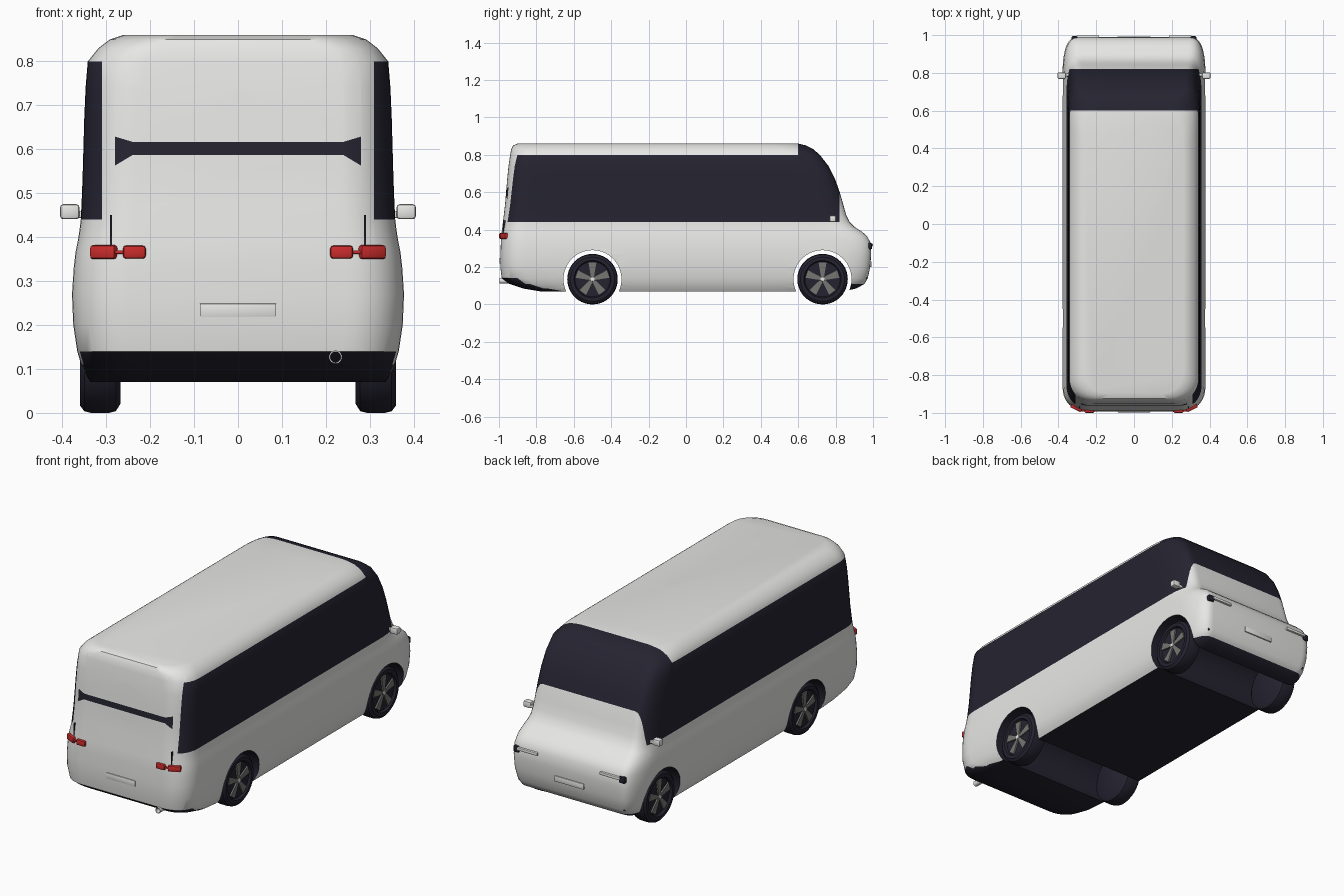
import bpy, bmesh, math
from mathutils import Vector, Matrix

if "Cube" in bpy.data.objects:
    bpy.data.objects.remove(bpy.data.objects["Cube"])


def material(name, rgb):
    m = bpy.data.materials.new(name)
    m.use_nodes = True
    m.diffuse_color = (*rgb, 1)
    bsdf = m.node_tree.nodes["Principled BSDF"]
    bsdf.inputs["Base Color"].default_value = (*rgb, 1)
    bsdf.inputs["Roughness"].default_value = 0.5
    return m


WHITE = material("body white", (0.8, 0.8, 0.79))
DARK = material("dark glass", (0.018, 0.017, 0.03))
RED = material("lamp red", (0.6, 0.025, 0.025))
GREY = material("spoke grey", (0.18, 0.18, 0.17))

AXLES = (-0.5, 0.73)
WHEEL_Z, ARCH_R = 0.135, 0.155


def finish(bm, name, mats, angle=35):
    bmesh.ops.recalc_face_normals(bm, faces=bm.faces)
    me = bpy.data.meshes.new(name)
    bm.to_mesh(me)
    bm.free()
    ob = bpy.data.objects.new(name, me)
    bpy.context.collection.objects.link(ob)
    for m in mats:
        me.materials.append(m)
    smooth(ob, angle)
    return ob


def smooth(ob, angle=35):
    bpy.ops.object.select_all(action="DESELECT")
    ob.select_set(True)
    bpy.context.view_layer.objects.active = ob
    bpy.ops.object.shade_smooth_by_angle(angle=math.radians(angle))


def box(name, centre, size, mat, bevel=0.006, turn=0.0):
    bm = bmesh.new()
    bmesh.ops.create_cube(bm, size=1)
    bmesh.ops.scale(bm, vec=size, verts=bm.verts)
    if bevel:
        bmesh.ops.bevel(bm, geom=bm.edges[:], offset=bevel, segments=2,
                        profile=0.5, affect="EDGES")
    bm.transform(Matrix.Translation(centre) @ Matrix.Rotation(turn, 4, "Z"))
    return finish(bm, name, [mat])


def lathe(name, profile, matrix, mat, steps=40):
    """Turn (along, radius) points about the x axis."""
    bm = bmesh.new()
    vs = [bm.verts.new((a, 0, r)) for a, r in profile]
    es = [bm.edges.new(p) for p in zip(vs, vs[1:])]
    bmesh.ops.spin(bm, geom=vs + es, cent=(0, 0, 0), axis=(1, 0, 0),
                   angle=math.tau, steps=steps)
    bmesh.ops.remove_doubles(bm, verts=bm.verts, dist=1e-5)
    bm.transform(matrix)
    return finish(bm, name, [mat])


# Body shell: height, half width, rear end, front end of each level
LEVELS = [
    (0.07, 0.335, -0.78, 0.84), (0.085, 0.345, -0.87, 0.91),
    (0.11, 0.357, -0.945, 0.955), (0.14, 0.366, -0.985, 0.972),
    (0.2, 0.375, -0.993, 0.985), (0.27, 0.378, -0.992, 0.99),
    (0.33, 0.374, -0.99, 0.987), (0.365, 0.37, -0.988, 0.968),
    (0.39, 0.365, -0.985, 0.94), (0.415, 0.361, -0.982, 0.9),
    (0.44, 0.358, -0.979, 0.875), (0.48, 0.356, -0.974, 0.856),
    (0.53, 0.354, -0.968, 0.842), (0.6, 0.352, -0.962, 0.822),
    (0.67, 0.35, -0.956, 0.797), (0.74, 0.347, -0.949, 0.762),
    (0.8, 0.342, -0.94, 0.715), (0.83, 0.318, -0.935, 0.68),
    (0.85, 0.292, -0.924, 0.642), (0.86, 0.262, -0.9, 0.6),
]


def outline(w, back, front):
    """Right half of a rounded plan, rear to front, then mirrored."""
    def corner(end, rx, ry, power, sign, n=10):
        pts = []
        for i in range(n + 1):
            a = math.pi / 2 * i / n
            c = max(math.cos(a), 0) ** (2 / power)
            s = max(math.sin(a), 0) ** (2 / power)
            pts.append((w - rx + rx * c, end + sign * ry * (s - 1)))
        return pts
    rear = corner(back, 0.13, 0.13, 2.2, -1)[::-1]
    nose = corner(front, 0.08, 0.2, 2.5, 1)
    y0, y1 = rear[-1][1], nose[0][1]
    side = [(w, y0 + (y1 - y0) * i / 12) for i in range(1, 12)]
    half = rear + side + nose
    return half + [(-x, y) for x, y in reversed(half)]


bm = bmesh.new()
rings = [[bm.verts.new((x, y, z)) for x, y in outline(w, b, f)]
         for z, w, b, f in LEVELS]
for lo, hi in zip(rings, rings[1:]):
    for i in range(len(lo)):
        j = (i + 1) % len(lo)
        bm.faces.new((lo[i], lo[j], hi[j], hi[i]))
bm.faces.new(rings[0][::-1])
bm.faces.new(rings[-1])


def cut(point, normal, keep=lambda c: True):
    faces = [f for f in bm.faces if keep(f.calc_center_median())]
    geom = faces + list({e for f in faces for e in f.edges}) \
        + list({v for f in faces for v in f.verts})
    bmesh.ops.bisect_plane(bm, geom=geom, plane_co=point, plane_no=normal, dist=1e-6)


# Cut lines for the glass edges
cut((0, 0.6, 0), (0, 1, 0))
cut((0, 0.82, 0), (0, 1, 0))
tail = lambda c: c.y < -0.8 and 0.4 < c.z < 0.82
for s in (-1, 1):
    for x in (0.31, 0.28, 0.24):
        cut((s * x, 0, 0), (1, 0, 0), tail)
    cut((s * 0.24, 0, 0.587), (s * 0.6, 0, 1), tail)
    cut((s * 0.24, 0, 0.617), (s * -0.3, 0, 1), tail)
for z in (0.587, 0.617):
    cut((0, 0, z), (0, 0, 1), tail)
body = finish(bm, "body", [WHITE, DARK])

# Wheel tunnels through the body
for y in AXLES:
    cutter = lathe("arch_cutter", [(-0.6, 0), (-0.6, ARCH_R), (0.6, ARCH_R), (0.6, 0)],
                   Matrix.Translation((0, y, WHEEL_Z)), DARK, 64)
    cutter.hide_render = True
    mod = body.modifiers.new("arch", "BOOLEAN")
    mod.operation, mod.solver, mod.object = "DIFFERENCE", "EXACT", cutter
    bpy.context.view_layer.objects.active = body
    bpy.ops.object.modifier_apply(modifier=mod.name)
    bpy.data.objects.remove(cutter)


def is_dark(face, verts):
    c, n = face.center, face.normal
    x = abs(c.x)
    for y in AXLES:
        if all(math.hypot(v.y - y, v.z - WHEEL_Z) < ARCH_R + 0.002 for v in verts) \
                and abs(n.x) < 0.3:
            return True
    if n.z < -0.6 and c.z < 0.15:
        return True
    if 0.6 < c.y < 0.82 and c.z > 0.44 and n.z < 0.999:
        return True
    if c.y < 0.6 and x > 0.31 and 0.44 < c.z < 0.8:
        return True
    flare = max(0, x - 0.24)
    return c.y < -0.9 and x < 0.28 and 0.587 - 0.6 * flare < c.z < 0.617 + 0.3 * flare


me = body.data
for f in me.polygons:
    f.material_index = int(is_dark(f, [me.vertices[i].co for i in f.vertices]))
smooth(body)

# Wheels with five flared spokes
TYRE = [(-0.046, 0), (-0.046, 0.115), (-0.036, 0.131), (-0.02, 0.135), (0.02, 0.135),
        (0.036, 0.131), (0.046, 0.118), (0.046, 0.1), (0.034, 0.094), (0.034, 0)]
for y in AXLES:
    end = "rear" if y < 0 else "front"
    for s, side in ((1, "left"), (-1, "right")):
        place = Matrix.Translation((s * 0.314, y, WHEEL_Z)) \
            @ Matrix.Rotation(0 if s > 0 else math.pi, 4, "Z")
        tag = f"{end}_{side}"
        lathe(f"wheel_{tag}", TYRE, place, DARK)
        lathe(f"hub_{tag}", [(0.03, 0.013), (0.046, 0.011), (0.046, 0)], place, WHITE, 16)
        bm = bmesh.new()
        for k in range(5):
            vs = bmesh.ops.create_cube(bm, size=1)["verts"]
            for v in vs:
                tip = v.co.z > 0
                v.co = Vector((0.036 + v.co.x * 0.012, v.co.y * (0.042 if tip else 0.016),
                               0.088 if tip else 0.01))
            bmesh.ops.rotate(bm, verts=vs, cent=(0, 0, 0),
                             matrix=Matrix.Rotation(math.tau * k / 5, 3, "X"))
        bm.transform(place)
        finish(bm, f"spokes_{tag}", [GREY])

# Paired lamps and mirrors
for s, side in ((1, "left"), (-1, "right")):
    box(f"tail_lamp_outer_{side}", (s * 0.303, -0.968, 0.366), (0.064, 0.034, 0.032),
        RED, 0.007, s * 0.45)
    box(f"tail_lamp_inner_{side}", (s * 0.236, -0.985, 0.366), (0.052, 0.03, 0.03), RED, 0.007)
    box(f"tail_lamp_link_{side}", (s * 0.266, -0.982, 0.366), (0.04, 0.02, 0.008), RED, 0.002)
    box(f"tail_seam_{side}", (s * 0.289, -0.972, 0.415), (0.004, 0.012, 0.07), DARK, 0)
    box(f"mirror_{side}", (s * 0.383, 0.785, 0.458), (0.044, 0.034, 0.034), WHITE, 0.007)
    box(f"mirror_arm_{side}", (s * 0.352, 0.79, 0.452), (0.04, 0.016, 0.016), WHITE, 0.003)
    box(f"head_lamp_{side}", (s * 0.313, 0.97, 0.312), (0.036, 0.05, 0.036), DARK, 0.008)
    box(f"head_lamp_bar_{side}", (s * 0.245, 0.987, 0.318), (0.12, 0.024, 0.016), WHITE, 0.004)
    box(f"fog_lamp_{side}", (s * 0.305, 0.957, 0.15), (0.022, 0.024, 0.03), DARK, 0.005)

# Number plates and exhaust
box("rear_plate", (0, -0.993, 0.234), (0.174, 0.008, 0.03), WHITE, 0.002)
box("front_plate", (0, 0.988, 0.215), (0.174, 0.008, 0.03), WHITE, 0.002)
lathe("exhaust", [(-0.04, 0.015), (0.04, 0.015), (0.04, 0.012), (-0.03, 0.012), (-0.03, 0)],
      Matrix.Translation((0.222, -0.956, 0.127)) @ Matrix.Rotation(-math.pi / 2, 4, "Z"),
      WHITE, 20)
